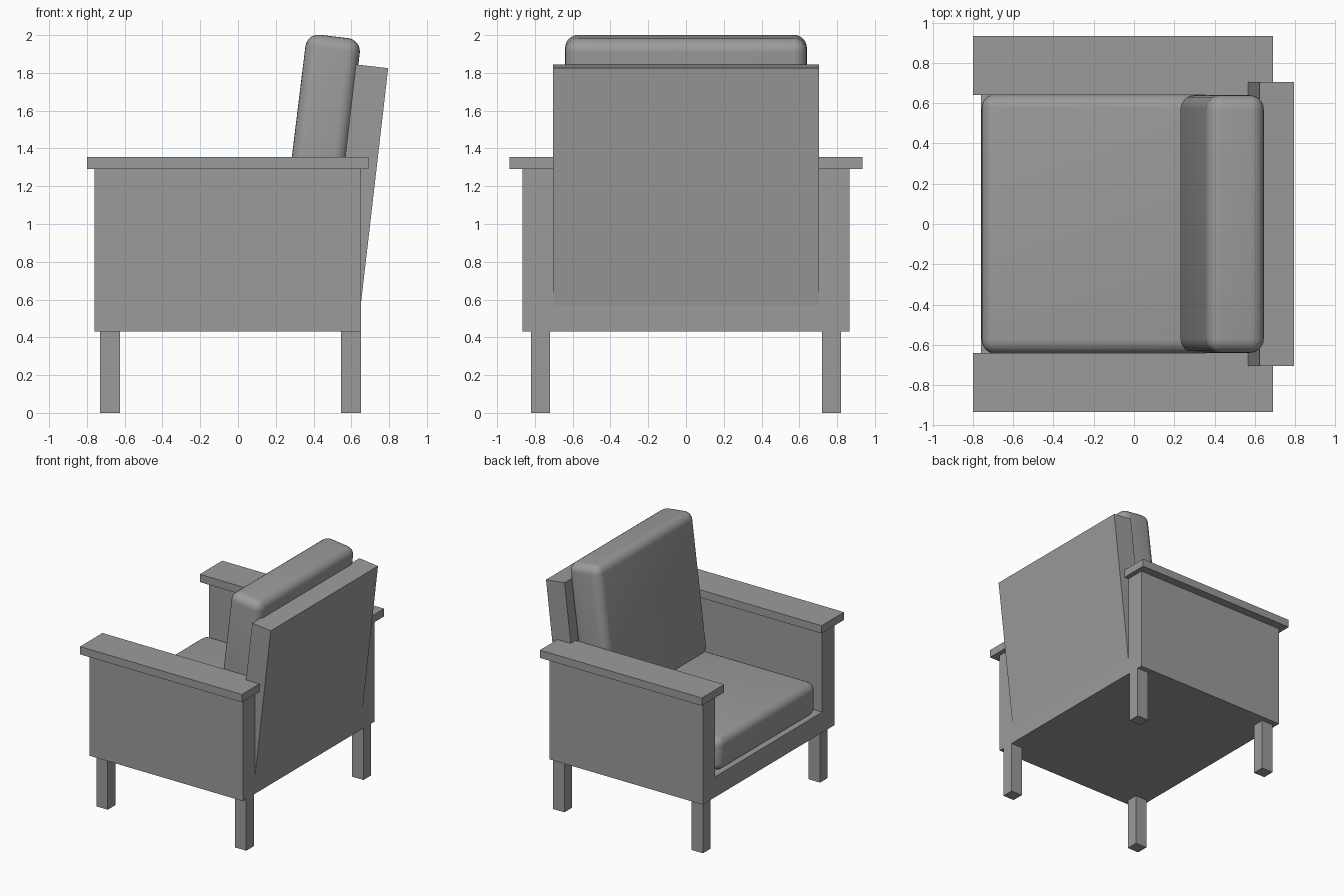
import bpy
import math
from mathutils import Matrix

cube = bpy.data.objects.get("Cube")
if cube:
    bpy.data.objects.remove(cube, do_unlink=True)

# One plain grey for the whole chair
grey = bpy.data.materials.new("plain_grey")
grey.use_nodes = True
grey.diffuse_color = (0.33, 0.33, 0.33, 1)
grey.node_tree.nodes["Principled BSDF"].inputs["Base Color"].default_value = (0.33, 0.33, 0.33, 1)


def box(name, low, high, bevel=0.0):
    """Box between two corners; a bevel makes it a soft cushion."""
    size = [b - a for a, b in zip(low, high)]
    centre = [(a + b) / 2 for a, b in zip(low, high)]
    bpy.ops.mesh.primitive_cube_add(size=1, location=centre)
    obj = bpy.context.object
    obj.name = name
    obj.data.transform(Matrix.Diagonal((*size, 1)))
    obj.data.materials.append(grey)
    if bevel:
        mod = obj.modifiers.new("rounding", 'BEVEL')
        mod.width = bevel
        mod.segments = 6
        bpy.ops.object.modifier_apply(modifier=mod.name)
        bpy.ops.object.shade_smooth_by_angle(angle=math.radians(35))
    return obj


def lean(obj, degrees, location):
    obj.rotation_euler.y = math.radians(degrees)
    obj.location = location


# Seat base, the chair opens toward -x
box("seat_base", (-0.76, -0.865, 0.43), (0.65, 0.865, 0.6))

# Arms and legs on both sides
for side, s in (("right", -1), ("left", 1)):
    def side_box(name, x0, x1, inner, outer, z0, z1):
        ys = sorted((s * inner, s * outer))
        box(f"{side}_{name}", (x0, ys[0], z0), (x1, ys[1], z1))

    side_box("arm_panel", -0.76, 0.65, 0.705, 0.865, 0.6, 1.29)
    side_box("armrest", -0.80, 0.69, 0.64, 0.935, 1.29, 1.355)
    side_box("open_end_leg", -0.73, -0.625, 0.72, 0.82, 0, 0.43)
    side_box("back_end_leg", 0.545, 0.65, 0.72, 0.82, 0, 0.43)

# Leaning back panel
back = box("back_panel", (-0.086, -0.705, -0.632), (0.086, 0.705, 0.632))
lean(back, 6.6, (0.637, 0, 1.207))

# Soft cushions
box("seat_cushion", (-0.757, -0.645, 0.6), (0.5, 0.645, 0.88), bevel=0.07)
cushion = box("back_cushion", (-0.145, -0.64, -0.585), (0.145, 0.64, 0.585), bevel=0.07)
lean(cushion, 7, (0.438, 0, 1.412))
